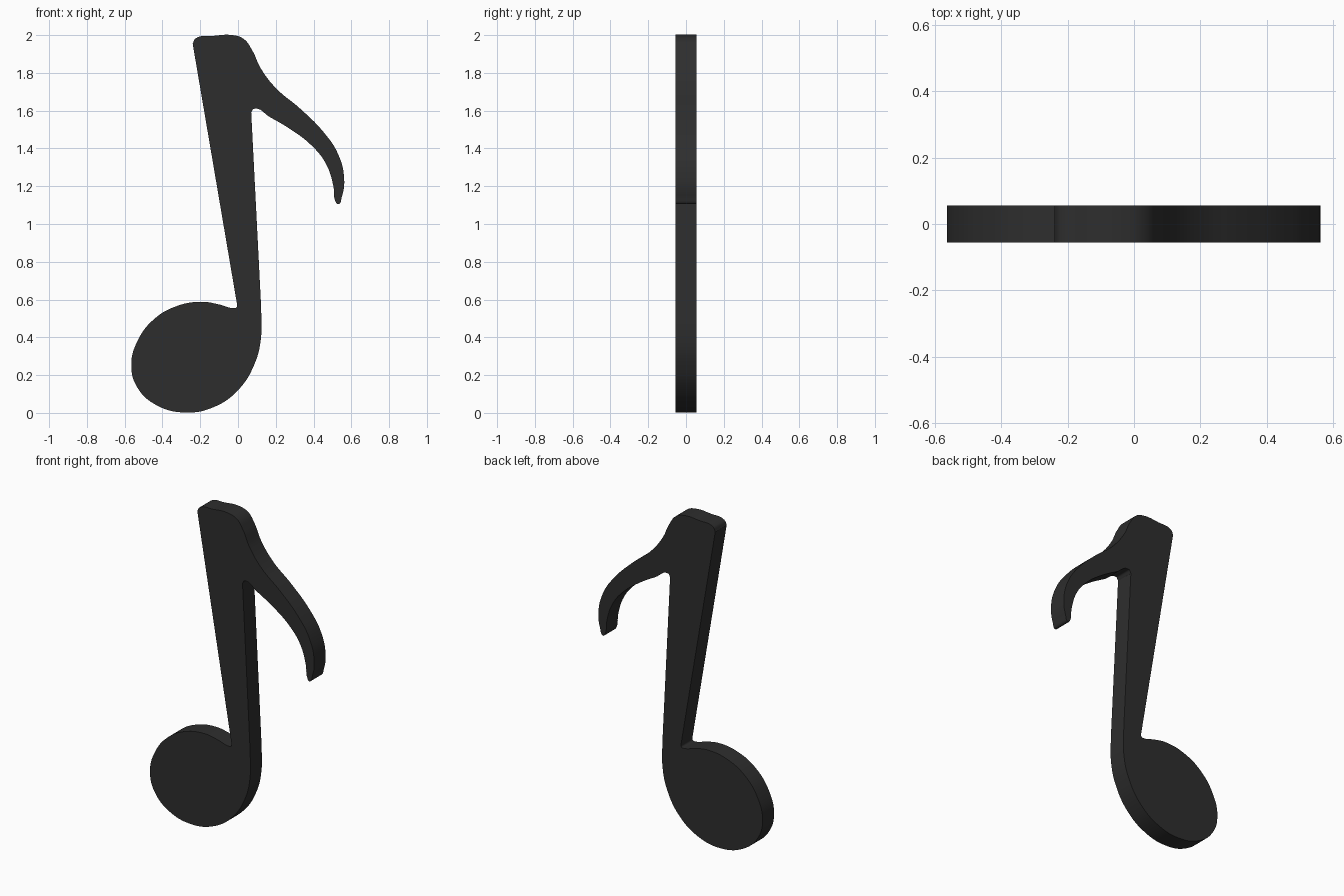
import bpy
import math

cube = bpy.data.objects.get("Cube")
if cube:
    bpy.data.objects.remove(cube, do_unlink=True)

HALF_DEPTH = 0.056

# Outline runs, clockwise; straight edges join the end of one run to the next
flag = [(-0.24, 1.955), (-0.225, 1.982), (-0.13, 1.996), (-0.03, 2.0), (0.03, 1.98),
        (0.075, 1.92), (0.12, 1.825), (0.2, 1.72), (0.33, 1.61), (0.45, 1.49),
        (0.53, 1.37), (0.562, 1.24), (0.55, 1.145), (0.53, 1.105), (0.514, 1.125),
        (0.505, 1.2), (0.465, 1.32), (0.39, 1.415), (0.28, 1.5), (0.17, 1.565),
        (0.085, 1.61), (0.07, 1.59)]
head = [(0.122, 0.57), (0.122, 0.4), (0.09, 0.265), (0.0, 0.12), (-0.13, 0.03),
        (-0.28, 0.002), (-0.43, 0.04), (-0.53, 0.13), (-0.565, 0.25), (-0.53, 0.385),
        (-0.44, 0.5), (-0.32, 0.567), (-0.19, 0.588), (-0.1, 0.574), (-0.03, 0.555),
        (-0.008, 0.558), (-0.006, 0.58)]

# Closed Bezier outline, filled and extruded
curve = bpy.data.curves.new("note_outline", "CURVE")
curve.dimensions = "2D"
curve.fill_mode = "BOTH"
curve.extrude = HALF_DEPTH
curve.resolution_u = 8
spline = curve.splines.new("BEZIER")
spline.use_cyclic_u = True
points = flag + head
ends = {flag[0], flag[-1], head[0], head[-1]}
spline.bezier_points.add(len(points) - 1)
for bp, p in zip(spline.bezier_points, points):
    bp.co = (p[0], p[1], 0)
    bp.handle_left_type = bp.handle_right_type = "VECTOR" if p in ends else "AUTO"

note = bpy.data.objects.new("music_note", curve)
bpy.context.collection.objects.link(note)
note.rotation_euler.x = math.pi / 2

# Convert to a mesh with smooth rim and crisp edges
bpy.ops.object.select_all(action="DESELECT")
note.select_set(True)
bpy.context.view_layer.objects.active = note
bpy.ops.object.convert(target="MESH")
note = bpy.context.view_layer.objects.active
bpy.ops.object.transform_apply(location=False, rotation=True, scale=False)
bpy.ops.object.mode_set(mode="EDIT")
bpy.ops.mesh.select_all(action="SELECT")
bpy.ops.mesh.remove_doubles(threshold=0.0005)
bpy.ops.mesh.normals_make_consistent(inside=False)
bpy.ops.object.mode_set(mode="OBJECT")
bpy.ops.object.shade_smooth_by_angle(angle=math.radians(30))

# Single near-black colour
black = bpy.data.materials.new("soft_black")
black.use_nodes = True
color = (0.027, 0.027, 0.027, 1)
black.diffuse_color = color
black.node_tree.nodes["Principled BSDF"].inputs["Base Color"].default_value = color
note.data.materials.clear()
note.data.materials.append(black)
